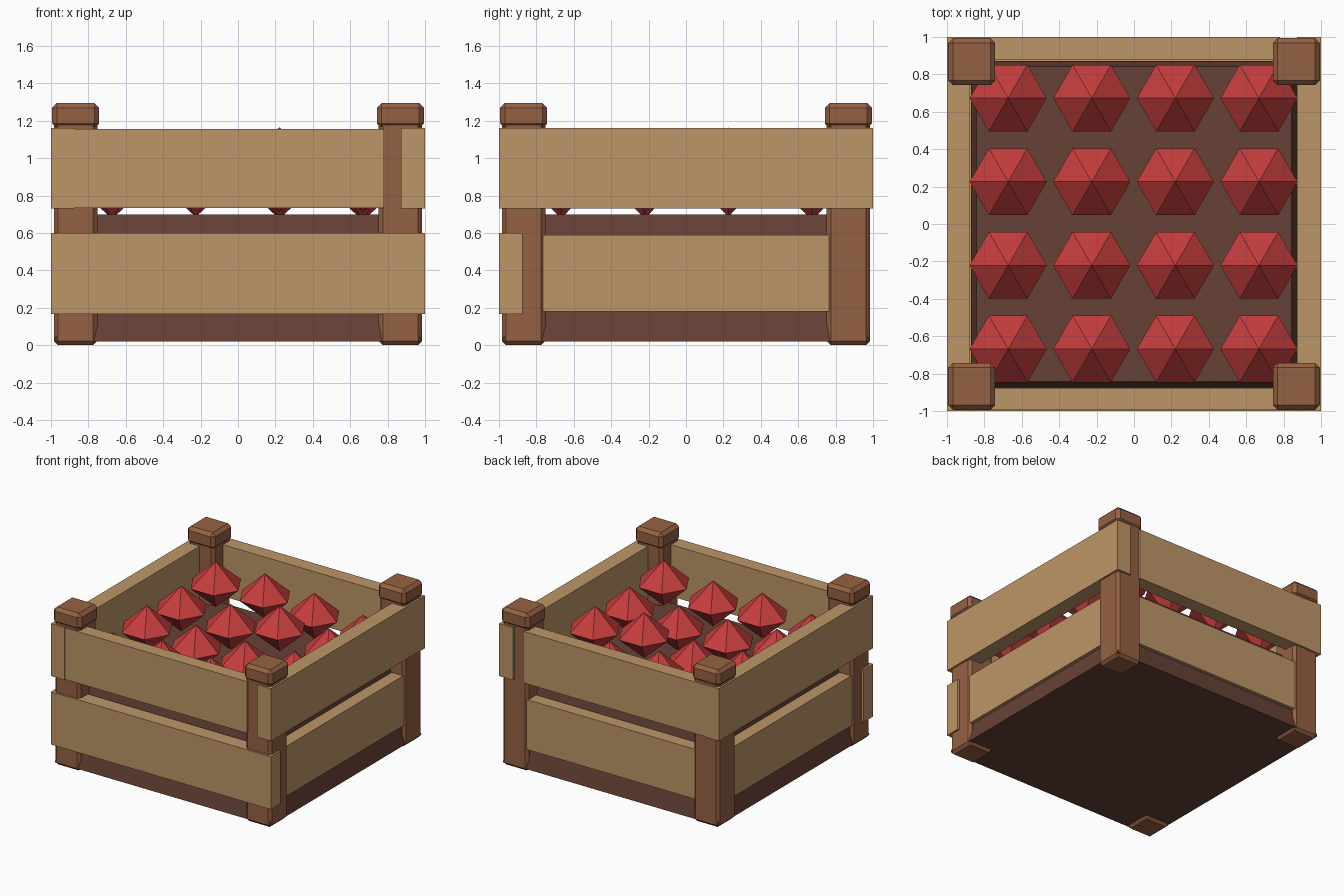
import bpy
import bmesh
from mathutils import Matrix

cube = bpy.data.objects.get("Cube")
if cube:
    bpy.data.objects.remove(cube, do_unlink=True)


def material(name, rgb):
    mat = bpy.data.materials.new(name)
    mat.use_nodes = True
    mat.diffuse_color = (*rgb, 1)
    mat.node_tree.nodes["Principled BSDF"].inputs["Base Color"].default_value = (*rgb, 1)
    return mat


plank_wood = material("light plank wood", (0.51, 0.305, 0.14))
post_wood = material("warm post wood", (0.305, 0.12, 0.056))
dark_wood = material("dark base wood", (0.135, 0.053, 0.037))
fruit_red = material("fruit red", (0.57, 0.048, 0.048))


def finish(name, bm, mat):
    mesh = bpy.data.meshes.new(name)
    bm.to_mesh(mesh)
    bm.free()
    mesh.materials.append(mat)
    obj = bpy.data.objects.new(name, mesh)
    bpy.context.collection.objects.link(obj)
    return obj


def box(name, mat, xs, ys, zs, chamfer=0, taper=1):
    """Box between the given limits, with optional chamfer and narrowed top."""
    bm = bmesh.new()
    bmesh.ops.create_cube(bm, size=1)
    for v in bm.verts:
        k = taper if v.co.z > 0 else 1
        for i, (lo, hi) in enumerate((xs, ys, zs)):
            scale = k if i < 2 else 1
            v.co[i] = (lo + hi) / 2 + v.co[i] * (hi - lo) * scale
    if chamfer:
        bmesh.ops.bevel(bm, geom=bm.edges[:], offset=chamfer, segments=1,
                        affect='EDGES', profile=0.5)
    return finish(name, bm, mat)


# Solid base, narrowing upward under the fruit
box("base", dark_wood, (-0.98, 0.98), (-0.98, 0.98), (0.02, 0.7), taper=0.86)

# Corner posts with slightly wider caps
for side, sx in (("right", -1), ("left", 1)):
    for end, sy in (("front", -1), ("back", 1)):
        cx, cy = sx * 0.868, sy * 0.868
        for part, half, zs, chamfer in (("post", 0.116, (0.0, 1.2), 0.022),
                                        ("post_cap", 0.126, (1.16, 1.295), 0.026)):
            box(f"{end}_{side}_{part}", post_wood, (cx - half, cx + half),
                (cy - half, cy + half), zs, chamfer)

# Planks: some lap over the posts, some stop inside them
upper, lower = (0.733, 1.157), (0.167, 0.6)
box("front_upper_plank", plank_wood, (-1, 0.78), (-0.995, -0.88), upper)
box("front_lower_plank", plank_wood, (-1, 1), (-1, -0.875), lower)
box("back_upper_plank", plank_wood, (-1, 0.78), (0.88, 1), upper)
box("back_lower_plank", plank_wood, (-0.78, 0.78), (0.87, 0.975), (0.18, 0.59))
box("left_upper_plank", plank_wood, (0.872, 1), (-1, 1), (0.73, 1.16))
box("left_lower_plank", plank_wood, (0.87, 0.975), (-0.78, 0.78), (0.18, 0.59))
box("right_upper_plank", plank_wood, (-1, -0.876), (-1, 1), (0.73, 1.16))
box("right_lower_plank", plank_wood, (-0.975, -0.87), (-0.78, 0.78), (0.18, 0.59))


def fruit(name, x, y, tip):
    """Six-sided double pyramid with its upper tip at the given height."""
    radius, half = 0.206, 0.187
    bm = bmesh.new()
    rim = bmesh.ops.create_circle(bm, segments=6, radius=radius)["verts"]
    bmesh.ops.rotate(bm, verts=rim, cent=(0, 0, 0), matrix=Matrix.Rotation(1.5707963, 3, 'Z'))
    edges = bm.edges[:]
    for z in (half, -half):
        point = bm.verts.new((0, 0, z))
        for e in edges:
            bm.faces.new((*e.verts, point))
    bmesh.ops.recalc_face_normals(bm, faces=bm.faces[:])
    obj = finish(name, bm, fruit_red)
    obj.location = (x, y, tip - half)
    # Points of the rim lie along the x axis
    if max(v.co.x for v in obj.data.vertices) < radius * 0.95:
        obj.data.transform(Matrix.Rotation(0.5235988, 4, 'Z'))


# Fruit in four rows, back to front, with uneven tip heights
tips = ((1.12, 1.14, 1.10, 1.04),
        (1.09, 1.06, 1.165, 1.10),
        (1.10, 1.06, 1.05, 1.085),
        (1.05, 1.105, 1.085, 1.135))
for row, heights in enumerate(tips):
    for col, tip in enumerate(heights):
        fruit(f"fruit_{row + 1}_{col + 1}", -0.673 + 0.447 * col, 0.673 - 0.447 * row, tip)
